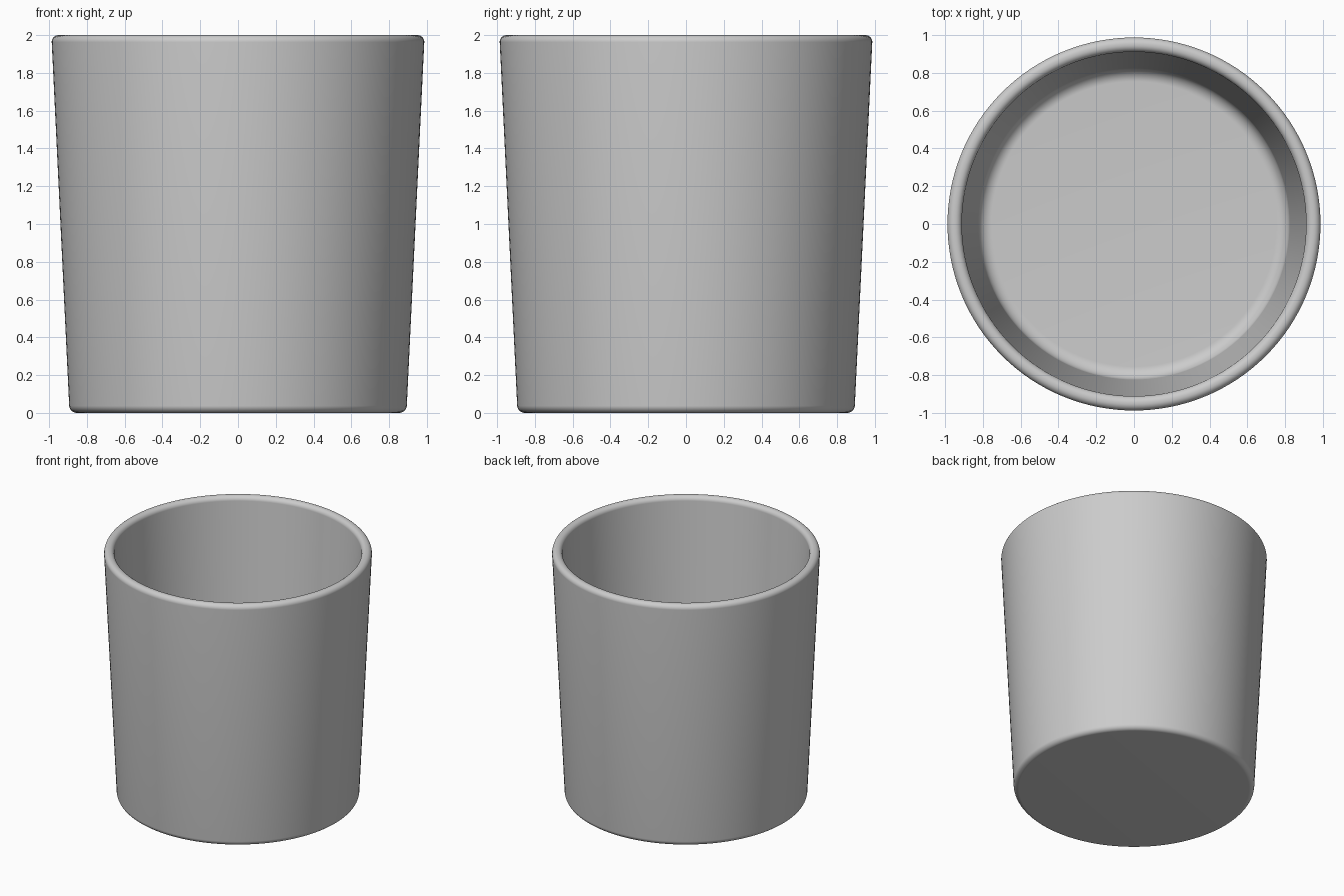
import bpy, bmesh, math
from mathutils import Vector

if "Cube" in bpy.data.objects:
    bpy.data.objects.remove(bpy.data.objects["Cube"])

SEGMENTS = 128

# Corner points of the cup wall section: (radius, height, fillet radius)
CORNERS = [(0.0, 0.0, 0), (0.892, 0.0, 0.04), (0.988, 2.0, 0.036),
           (0.912, 2.0, 0.036), (0.82, 0.09, 0.07), (0.0, 0.09, 0)]


def fillet(prev, cur, nxt, r, steps=8):
    """Points of an arc of radius r that rounds the corner cur."""
    a, b = (prev - cur).normalized(), (nxt - cur).normalized()
    half = a.angle(b) / 2
    centre = cur + (a + b).normalized() * (r / math.sin(half))
    reach = r / math.tan(half)
    start = (cur + a * reach - centre).normalized()
    end = (cur + b * reach - centre).normalized()
    return [centre + start.lerp(end, i / steps).normalized() * r
            for i in range(steps + 1)]


# Rounded wall profile
points = [Vector((x, 0, z)) for x, z, _ in CORNERS]
profile = [points[0]]
for i in range(1, len(points) - 1):
    profile += fillet(points[i - 1], points[i], points[i + 1], CORNERS[i][2])
profile.append(points[-1])

# Revolve the profile into the cup
bm = bmesh.new()
verts = [bm.verts.new(p) for p in profile]
edges = [bm.edges.new(pair) for pair in zip(verts, verts[1:])]
bmesh.ops.spin(bm, geom=verts + edges, cent=(0, 0, 0), axis=(0, 0, 1),
               angle=math.tau, steps=SEGMENTS)
bmesh.ops.remove_doubles(bm, verts=bm.verts, dist=1e-4)
bmesh.ops.recalc_face_normals(bm, faces=bm.faces)
mesh = bpy.data.meshes.new("cup")
bm.to_mesh(mesh)
bm.free()

cup = bpy.data.objects.new("cup", mesh)
bpy.context.collection.objects.link(cup)
bpy.context.view_layer.objects.active = cup
cup.select_set(True)
bpy.ops.object.shade_smooth_by_angle(angle=math.radians(35))
